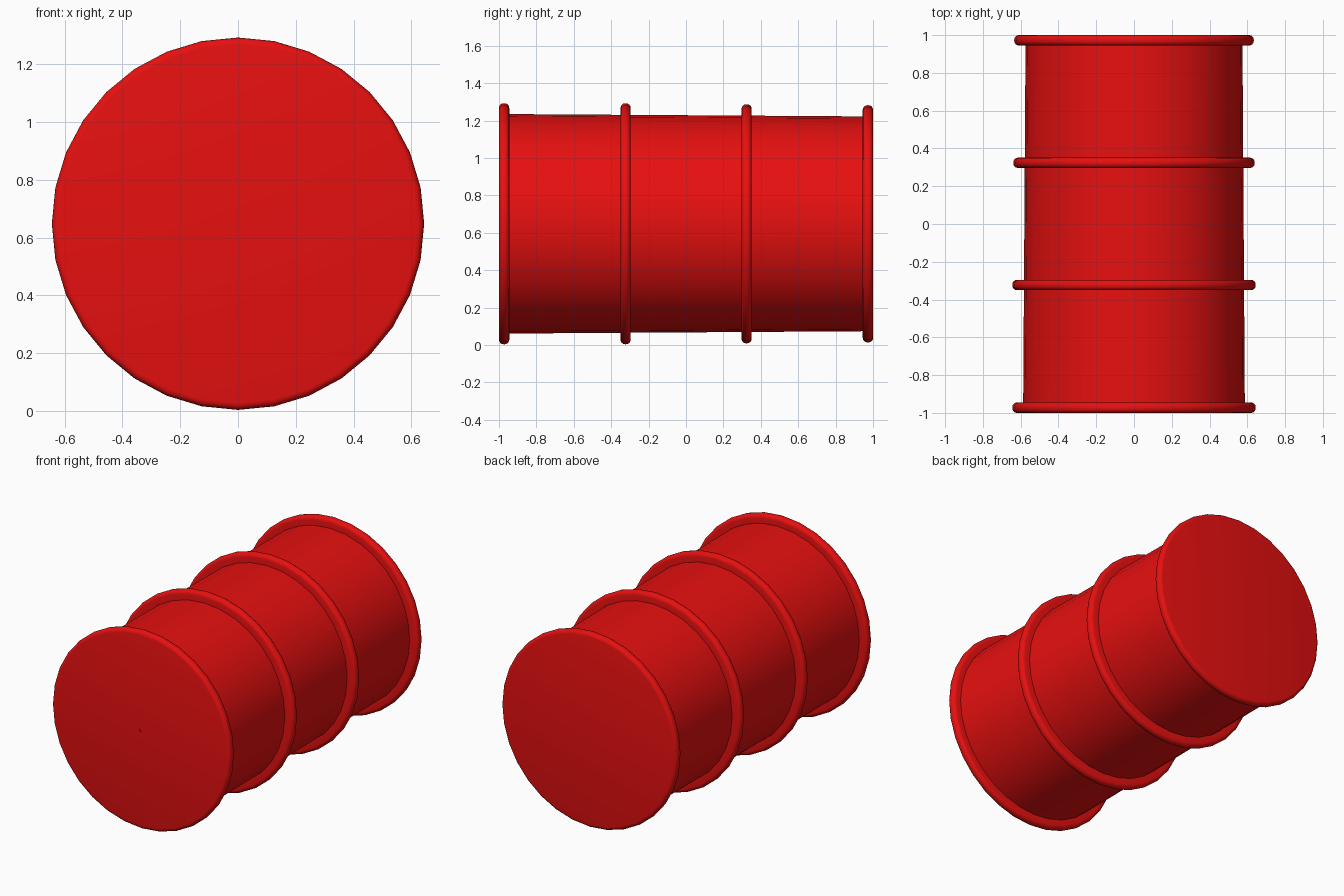
import bpy, bmesh, math

if "Cube" in bpy.data.objects:
    bpy.data.objects.remove(bpy.data.objects["Cube"])

SIDES = 32
AXIS_Z = 0.648

red = bpy.data.materials.new("barrel red")
red.diffuse_color = (0.8, 0.005, 0.005, 1)
red.use_nodes = True
red.node_tree.nodes["Principled BSDF"].inputs["Base Color"].default_value = red.diffuse_color


def body_radius(y):
    # the shell narrows slightly towards the back
    return 0.587 - 0.0065 * (y + 1)


def hoop(y0, y1, r):
    # rounded hoop cross-section as (radius, y) points, front to back
    b = 0.024
    pts = []
    for cy, start in ((y0 + b, 180), (y1 - b, 90)):
        for i in range(5):
            a = math.radians(start - 22.5 * i)
            pts.append((r - b + b * math.sin(a), cy + b * math.cos(a)))
    return pts


def lathe(name, profile):
    bm = bmesh.new()
    rings = []
    for r, y in profile:
        rings.append([bm.verts.new((r * math.sin(2 * math.pi * i / SIDES), y,
                                    AXIS_Z + r * math.cos(2 * math.pi * i / SIDES)))
                      for i in range(SIDES)])
    for a, b in zip(rings, rings[1:]):
        for i in range(SIDES):
            j = (i + 1) % SIDES
            bm.faces.new((a[i], a[j], b[j], b[i]))
    bm.faces.new(rings[0])
    bm.faces.new(rings[-1])
    bmesh.ops.recalc_face_normals(bm, faces=bm.faces)
    mesh = bpy.data.meshes.new(name)
    bm.to_mesh(mesh)
    bm.free()
    obj = bpy.data.objects.new(name, mesh)
    bpy.context.collection.objects.link(obj)
    mesh.materials.append(red)
    bpy.ops.object.select_all(action='DESELECT')
    obj.select_set(True)
    bpy.context.view_layer.objects.active = obj
    bpy.ops.object.shade_smooth_by_angle(angle=math.radians(40))
    return obj


# barrel shell: pin-hole recess in the front lid, four hoops, flat lids
hoops = [(-1.0, -0.945, 0.644), (-0.35, -0.296, 0.644),
         (0.297, 0.351, 0.639), (0.945, 1.0, 0.634)]
profile = [(0.009, -0.995), (0.009, -1.0)]
for k, (y0, y1, r) in enumerate(hoops):
    if k > 0:
        profile.append((body_radius(y0), y0))
    profile += hoop(y0, y1, r)
    if k < 3:
        profile.append((body_radius(y1), y1))
lathe("barrel", profile)
